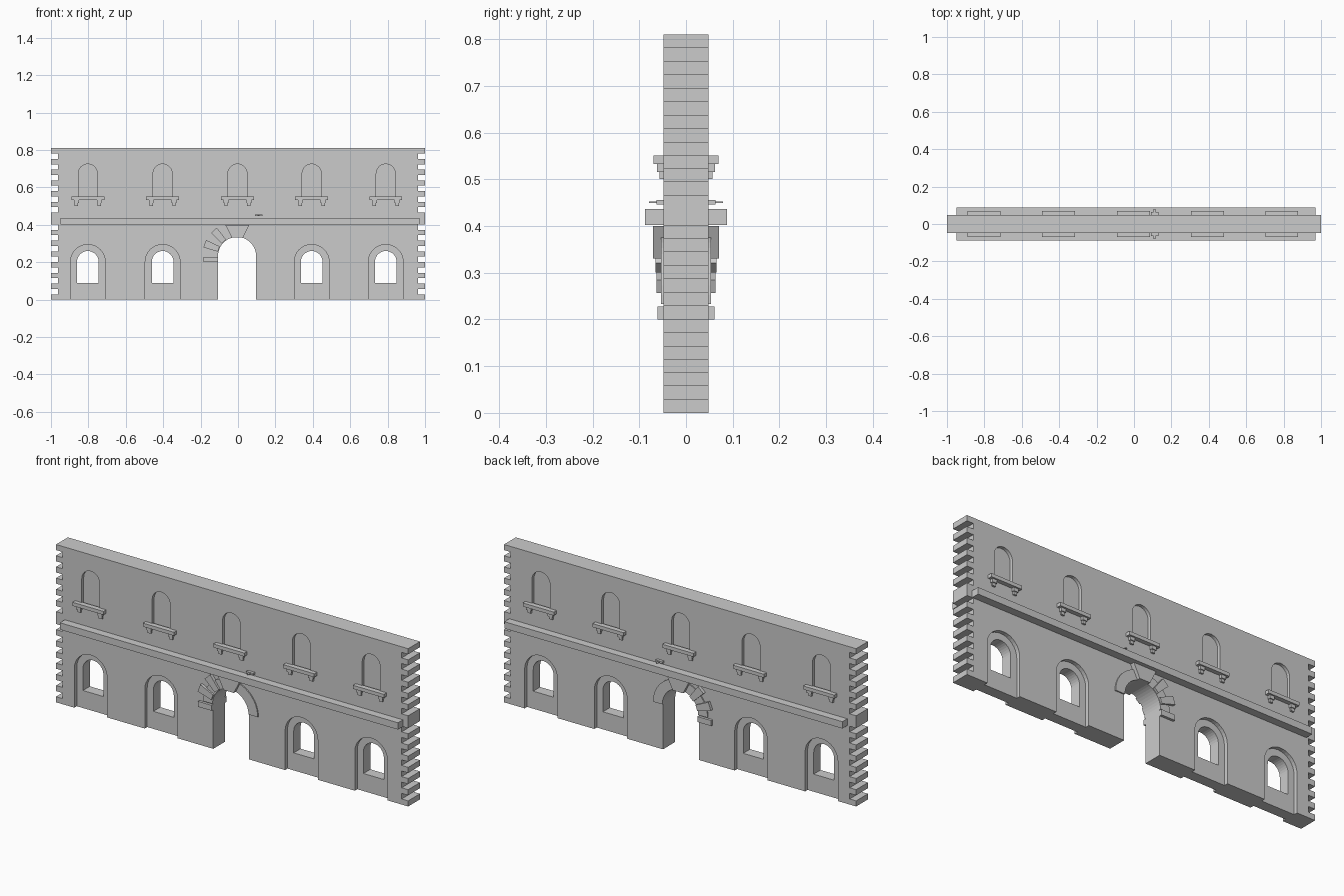
import bpy, bmesh
from math import sin, cos, pi, radians

if "Cube" in bpy.data.objects:
    bpy.data.objects.remove(bpy.data.objects["Cube"])

T = 0.048  # half wall thickness
COLS = [-0.803, -0.403, -0.003, 0.394, 0.79]


def prism(bm, pts, y0, y1):
    """Extrude an x/z outline from y0 to y1."""
    a = [bm.verts.new((x, y0, z)) for x, z in pts]
    b = [bm.verts.new((x, y1, z)) for x, z in pts]
    n = len(pts)
    faces = [bm.faces.new(a), bm.faces.new(b[::-1])]
    for i in range(n):
        j = (i + 1) % n
        faces.append(bm.faces.new((a[j], a[i], b[i], b[j])))
    bmesh.ops.recalc_face_normals(bm, faces=faces)


def box(bm, x0, x1, y0, y1, z0, z1):
    prism(bm, [(x0, z0), (x1, z0), (x1, z1), (x0, z1)], y0, y1)


def arch(cx, hw, z0, top, n=16):
    """Round-headed outline."""
    zc = top - hw
    return [(cx - hw, z0), (cx + hw, z0)] + [
        (cx + hw * cos(pi * i / n), zc + hw * sin(pi * i / n)) for i in range(n + 1)]


def make(name, bm):
    me = bpy.data.meshes.new(name)
    bm.to_mesh(me)
    bm.free()
    ob = bpy.data.objects.new(name, me)
    bpy.context.scene.collection.objects.link(ob)
    return ob


# wall outline with interlocking teeth on both ends
p, d = 0.0287, 0.963
notches = [((2 * k + 1) * p, (2 * k + 2) * p) for k in range(7)]
notches += [(0.81 - (2 * k + 2) * p, 0.81 - (2 * k + 1) * p) for k in range(5, -1, -1)]
side = [(1, 0)]
for a, b in notches:
    side += [(1, a), (d, a), (d, b), (1, b)]
side.append((1, 0.81))
bm = bmesh.new()
prism(bm, side + [(-x, z) for x, z in reversed(side)], -T, T)
wall = make("wall", bm)

# cutters: through openings
bm = bmesh.new()
prism(bm, arch(-0.005, 0.102, -0.1, 0.335, 24), -0.2, 0.2)
for i in (0, 1, 3, 4):
    prism(bm, arch(COLS[i], 0.058, 0.09, 0.26), -0.2, 0.2)
openings = make("opening_cutter", bm)

# cutters: shallow recesses on both faces
bm = bmesh.new()
for s in (-1, 1):
    for i, cx in enumerate(COLS):
        prism(bm, arch(cx, 0.051, 0.545, 0.725), *sorted((s * (T - 0.016), s * 0.2)))
        if i != 2:
            prism(bm, arch(cx, 0.093, -0.1, 0.295), *sorted((s * (T - 0.02), s * 0.2)))
recesses = make("recess_cutter", bm)

for c in (recesses, openings):
    c.hide_render = True
    m = wall.modifiers.new("cut", 'BOOLEAN')
    m.operation, m.solver, m.object = 'DIFFERENCE', 'EXACT', c
bpy.context.view_layer.update()
dg = bpy.context.evaluated_depsgraph_get()
cut = bpy.data.meshes.new_from_object(wall.evaluated_get(dg))
wall.modifiers.clear()
wall.data = cut
for c in (recesses, openings):
    bpy.data.objects.remove(c)

# string course
bm = bmesh.new()
box(bm, -0.95, 0.97, -0.088, 0.088, 0.402, 0.437)
make("string_course", bm)

# window sills with stepped brackets, front and back
bm = bmesh.new()
for s in (-1, 1):
    for cx in COLS:
        def part(x, hw, y, z0, z1):
            box(bm, x - hw, x + hw, *sorted((s * (T - 0.005), s * y)), z0, z1)
        part(cx, 0.088, 0.07, 0.533, 0.551)
        for e in (-1, 1):
            part(cx + e * 0.061, 0.013, 0.062, 0.516, 0.533)
            part(cx + e * 0.061, 0.009, 0.057, 0.501, 0.516)
make("window_sills", bm)

# thin arch band around the doorway
CX, CZ = -0.005, 0.233
ang = [pi * i / 24 for i in range(25)]
ring = [(CX + 0.155 * cos(a), CZ + 0.152 * sin(a)) for a in ang]
ring += [(CX + 0.102 * cos(a), CZ + 0.102 * sin(a)) for a in reversed(ang)]
bm = bmesh.new()
for s in (-1, 1):
    prism(bm, ring, *sorted((s * (T - 0.004), s * 0.054)))
make("arch_band", bm)

# radiating arch stones and keystone
bm = bmesh.new()
box(bm, -0.185, -0.107, -0.061, 0.061, 0.2, 0.228)
for deg, y in ((159, 0.063), (132, 0.065)):
    a = radians(deg)
    pts = []
    for r, t in ((0.105, -0.015), (0.185, -0.021), (0.185, 0.021), (0.105, 0.015)):
        pts.append((CX + r * cos(a) - t * sin(a), CZ + r * sin(a) + t * cos(a)))
    prism(bm, pts, -y, y)
prism(bm, [(-0.033, 0.331), (0.026, 0.331), (0.06, 0.4), (-0.068, 0.4)], -0.071, 0.071)
make("arch_stones", bm)

# small bracket above the string course
bm = bmesh.new()
for s in (-1, 1):
    box(bm, 0.09, 0.13, *sorted((s * 0.045, s * 0.063)), 0.446, 0.456)
    box(bm, 0.105, 0.115, *sorted((s * 0.06, s * 0.079)), 0.449, 0.453)
make("small_bracket", bm)
